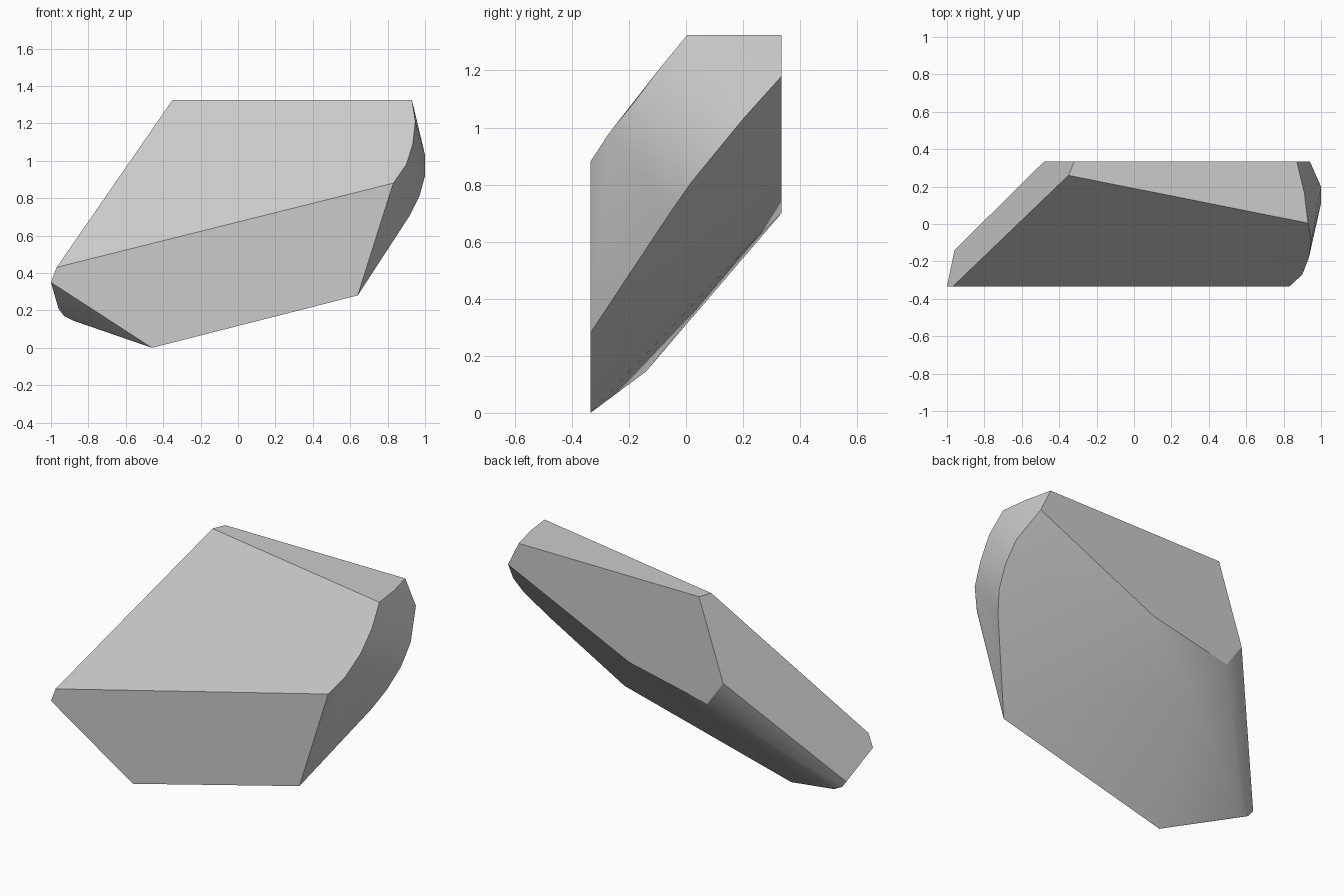
import bpy
import bmesh
import math

cube = bpy.data.objects.get("Cube")
if cube:
    bpy.data.objects.remove(cube, do_unlink=True)

DEPTH = 0.335   # half thickness between the front and back planes
TOP = 1.325     # height of the flat top


def material(name, value):
    mat = bpy.data.materials.new(name)
    mat.use_nodes = True
    colour = (value, value, value, 1)
    mat.diffuse_color = colour
    mat.node_tree.nodes["Principled BSDF"].inputs["Base Color"].default_value = colour
    return mat


# Flat outlines given as x, z
front_outline = [(-0.97, 0.43), (0.83, 0.88), (0.64, 0.28), (-0.46, 0), (-1, 0.35)]
back_outline = [(-0.32, TOP), (0.87, TOP), (0.94, 1.18), (0.14, 0.81),
                (-0.375, 0.70), (-0.48, 0.85)]

# Top corners given as x, y
top_outline = [(-0.35, 0.26), (0.93, 0.005), (0.91, 0.17)]

# Rounded right side: its upper front rim and its lower back rim
upper_rim = [(0.90, -0.27, 0.98), (0.935, -0.18, 1.09), (0.948, -0.09, 1.21)]
lower_rim = [(0.92, -0.05, 0.71), (0.97, 0.02, 0.81), (1, 0.11, 0.92), (1, 0.20, 1.03)]

# Rounded lower left corner and the shallow bulge of the underside
left_corner = [(-0.96, -0.14, 0.21), (-0.93, -0.145, 0.17), (-0.88, -0.14, 0.145)]
underside = [(-0.22, 0.20, 0.565)]

points = [(x, -DEPTH, z) for x, z in front_outline]
points += [(x, DEPTH, z) for x, z in back_outline]
points += [(x, y, TOP) for x, y in top_outline]
points += upper_rim + lower_rim + left_corner + underside

# Wrap the outlines in a faceted skin and merge the coplanar facets
bm = bmesh.new()
for p in points:
    bm.verts.new(p)
result = bmesh.ops.convex_hull(bm, input=bm.verts[:])
loose = [v for v in bm.verts if not v.link_faces]
bmesh.ops.delete(bm, geom=loose, context='VERTS')
bmesh.ops.dissolve_limit(bm, angle_limit=math.radians(2), verts=bm.verts[:], edges=bm.edges[:])
bmesh.ops.recalc_face_normals(bm, faces=bm.faces[:])

mesh = bpy.data.meshes.new("rock_slab")
bm.to_mesh(mesh)
bm.free()
rock = bpy.data.objects.new("rock_slab", mesh)
bpy.context.collection.objects.link(rock)
mesh.materials.append(material("light grey stone", 0.6))

# Soft shading on the rounded parts, crisp main edges
bpy.ops.object.select_all(action='DESELECT')
rock.select_set(True)
bpy.context.view_layer.objects.active = rock
bpy.ops.object.shade_smooth_by_angle(angle=math.radians(28))
